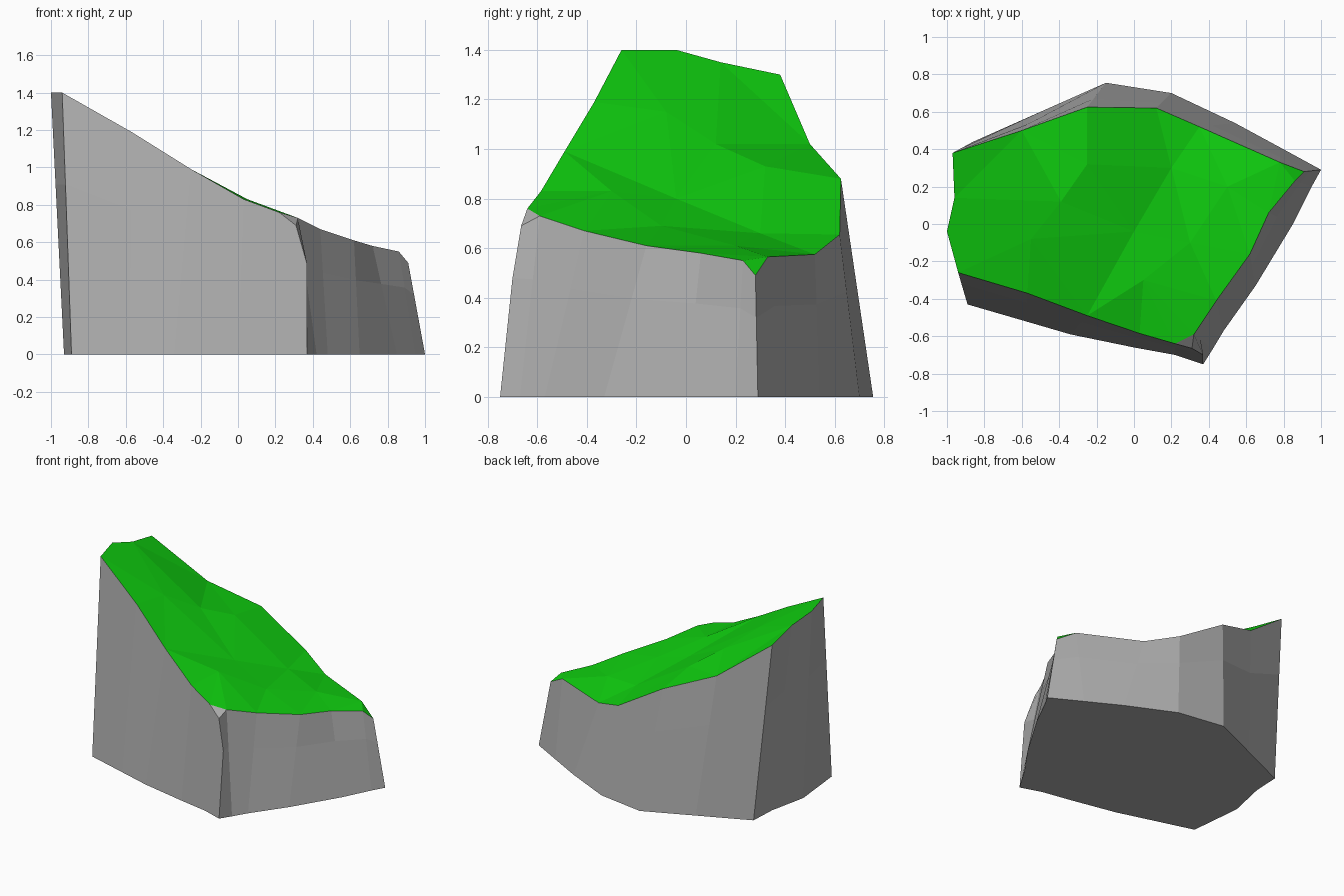
import bpy
import bmesh
from mathutils import Vector
from mathutils.geometry import delaunay_2d_cdt

default_cube = bpy.data.objects.get("Cube")
if default_cube:
    bpy.data.objects.remove(default_cube, do_unlink=True)


def make_material(name, colour):
    material = bpy.data.materials.new(name)
    material.use_nodes = True
    material.diffuse_color = colour
    shader = material.node_tree.nodes["Principled BSDF"]
    shader.inputs["Base Color"].default_value = colour
    shader.inputs["Roughness"].default_value = 0.9
    return material


stone = make_material("stone grey", (0.42, 0.42, 0.42, 1))
grass = make_material("grass green", (0.005, 0.64, 0.005, 1))
STONE, GRASS = range(2)

# Each wall is a run of columns: foot x, foot y, rim x, rim y, rim z
front_wall = [
    (-.89, -.43, -.94, -.26, 1.4),
    (-.58, -.52, -.57, -.37, 1.19),
    (-.34, -.59, -.25, -.49, .99),
    (0, -.66, .03, -.585, .83),
    (.22, -.7, .22, -.64, .76),
]
front_corner = [(.37, -.75, .31, -.665, .69)]
low_wall = [
    (.42, -.67, .32, -.59, .73),
    (.48, -.57, .44, -.41, .67),
    (.65, -.33, .62, -.16, .61),
    (.85, 0, .72, .06, .58),
    (.95, .2, .86, .23, .55),
]
back_corner = [(1, .29, .91, .28, .49)]
back_wall = [
    (.78, .41, .78, .33, .565),
    (.54, .54, .35, .52, .575),
    (.2, .7, .12, .62, .655),
    (-.15, .755, -.25, .625, .88),
    (-.5, .6, -.6, .5, 1.02),
]
high_wall = [
    (-.86, .44, -.97, .38, 1.3),
    (-.87, .24, -.96, .14, 1.35),
    (-.93, -.04, -1, -.04, 1.4),
]
columns = front_wall + front_corner + low_wall + back_corner + back_wall + high_wall
front_index = len(front_wall)
back_index = front_index + 1 + len(low_wall)

# Gentle dips and swells across the grassy slope
slope_points = [
    (-.55, -.08, 1.15), (-.39, .12, 1.02), (-.25, .32, .93), (0, -.04, .8),
    (.05, -.3, .83), (.3, -.1, .69), (.2, .3, .66), (.5, .2, .61),
]

bm = bmesh.new()
foot = [bm.verts.new((c[0], c[1], 0)) for c in columns]
rim = [bm.verts.new(c[2:]) for c in columns]
waist = [bm.verts.new(low.co.lerp(high.co, .65)) for low, high in zip(foot, rim)]
waist[front_index].co = (.37, -.7, .48)


def add_face(verts, slot):
    face = bm.faces.new(verts)
    face.material_index = slot
    face.smooth = False


# Stone walls and underside
add_face(list(reversed(foot)), STONE)
for lower, upper in ((foot, waist), (waist, rim)):
    for i in range(len(columns)):
        j = (i + 1) % len(columns)
        add_face((lower[i], lower[j], upper[j], upper[i]), STONE)

# Chipped corners: bare stone at the front, grass at the back
for index, slot in ((front_index, STONE), (back_index, GRASS)):
    add_face((rim[index - 1], rim[index], rim[index + 1]), slot)

# Grass slope triangulated inside the rim
edge = [v for i, v in enumerate(rim) if i not in (front_index, back_index)]
surface = edge + [bm.verts.new(p) for p in slope_points]
flat = [Vector((v.co.x, v.co.y)) for v in surface]
outline = list(range(len(edge)))
result = delaunay_2d_cdt(flat, [], [outline], 1, 1e-5)
triangles, origins = result[2], result[3]
for triangle in triangles:
    add_face([surface[origins[i][0]] for i in triangle], GRASS)

bmesh.ops.recalc_face_normals(bm, faces=bm.faces)
mesh = bpy.data.meshes.new("grassy_cliff_block")
bm.to_mesh(mesh)
bm.free()
mesh.materials.append(stone)
mesh.materials.append(grass)
block = bpy.data.objects.new("grassy_cliff_block", mesh)
bpy.context.collection.objects.link(block)

# Soften the shallow facets and keep the strong edges crisp
bpy.context.view_layer.objects.active = block
block.select_set(True)
bpy.ops.object.shade_flat()
